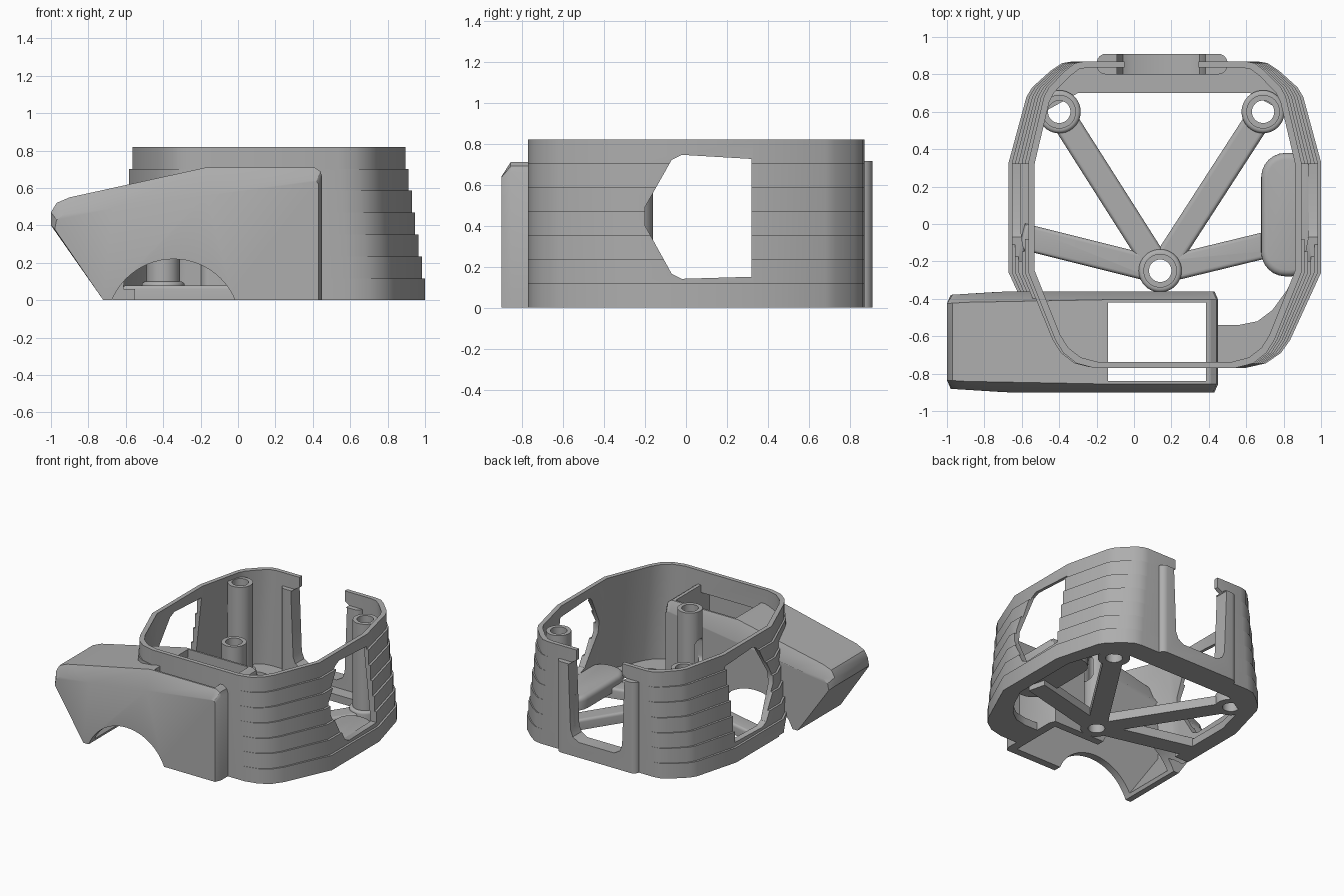
import bpy, bmesh, math
from mathutils import Vector

if "Cube" in bpy.data.objects:
    bpy.data.objects.remove(bpy.data.objects["Cube"])

grey = bpy.data.materials.new("plain_grey")
grey.use_nodes = True
grey.diffuse_color = (0.42, 0.42, 0.42, 1)
grey.node_tree.nodes["Principled BSDF"].inputs["Base Color"].default_value = (0.42, 0.42, 0.42, 1)


def make(name, bm):
    bmesh.ops.recalc_face_normals(bm, faces=bm.faces)
    mesh = bpy.data.meshes.new(name)
    bm.to_mesh(mesh)
    bm.free()
    mesh.materials.append(grey)
    obj = bpy.data.objects.new(name, mesh)
    bpy.context.scene.collection.objects.link(obj)
    return obj


def loft(name, rings, closed=False):
    """Skin equal-length rings; cap the ends, or join last to first."""
    bm = bmesh.new()
    rows = [[bm.verts.new(p) for p in ring] for ring in rings]
    n = len(rows[0])
    pairs = list(zip(rows, rows[1:])) + ([(rows[-1], rows[0])] if closed else [])
    for a, b in pairs:
        for i in range(n):
            j = (i + 1) % n
            bm.faces.new((a[i], a[j], b[j], b[i]))
    if not closed:
        bm.faces.new(rows[0])
        bm.faces.new(rows[-1])
    return make(name, bm)


def prism(name, pts, axis, lo, hi):
    place = {"x": lambda a, b, h: (h, a, b),
             "y": lambda a, b, h: (a, h, b),
             "z": lambda a, b, h: (a, b, h)}[axis]
    return loft(name, [[place(a, b, h) for a, b in pts] for h in (lo, hi)])


def circle(cx, cy, r, n=40):
    return [(cx + r * math.cos(2 * math.pi * i / n),
             cy + r * math.sin(2 * math.pi * i / n)) for i in range(n)]


def rounded(x0, x1, y0, y1, r, n=6):
    pts = []
    corners = [(x1 - r, y1 - r), (x0 + r, y1 - r), (x0 + r, y0 + r), (x1 - r, y0 + r)]
    for k, (cx, cy) in enumerate(corners):
        for i in range(n + 1):
            a = math.pi / 2 * (k + i / n)
            pts.append((cx + r * math.cos(a), cy + r * math.sin(a)))
    return pts


def rect(x0, x1, y0, y1):
    return [(x0, y0), (x1, y0), (x1, y1), (x0, y1)]


def bake(obj):
    """Apply the modifiers on an object."""
    deps = bpy.context.evaluated_depsgraph_get()
    mesh = bpy.data.meshes.new_from_object(obj.evaluated_get(deps))
    obj.modifiers.clear()
    obj.data = mesh


def cut(obj, *cutters):
    for c in cutters:
        m = obj.modifiers.new("cut", "BOOLEAN")
        m.operation, m.solver, m.object = "DIFFERENCE", "EXACT", c
        bpy.context.view_layer.update()
        bake(obj)


def soften_top(obj, width):
    bm = bmesh.new()
    bm.from_mesh(obj.data)
    top = max(v.co.z for v in bm.verts)
    edges = [e for e in bm.edges if all(v.co.z > top - 1e-4 for v in e.verts)]
    bmesh.ops.bevel(bm, geom=edges, offset=width, segments=4, profile=0.5, affect="EDGES")
    bm.to_mesh(obj.data)
    bm.free()


# Housing outline: half plan mirrored about the housing centre
MID, HALF, TOP, STEPS, DRAFT, THICK = 0.165, 0.835, 0.82, 7, 0.0175, 0.033
half = [(0.49, 0.87), (0.55, 0.86), (0.61, 0.82), (0.71, 0.73), (0.74, 0.68),
        (0.835, 0.33), (0.835, -0.26), (0.67, -0.62), (0.62, -0.69),
        (0.54, -0.745), (0.43, -0.77)]
plan = half + [(-u, y) for u, y in reversed(half)]


def ring(z, shrink, inset=0.0):
    s = (HALF - shrink - inset) / HALF
    return [(MID + u * s, 0.05 + (y - 0.05) * (0.82 - inset) / 0.82, z) for u, y in plan]


# Housing wall with stepped outside and tapered inside
rings = []
for k in range(STEPS):
    rings += [ring(TOP * k / STEPS, k * DRAFT), ring(TOP * (k + 1) / STEPS, k * DRAFT)]
rings += [ring(TOP, DRAFT * 6, THICK), ring(0, DRAFT, THICK)]
wall = loft("housing_wall", rings, closed=True)

# Base frame with its large opening
base = prism("base_frame", [(x, y) for x, y, z in ring(0, 0.004)], "z", 0, 0.06)
opening = prism("base_opening_cutter", [
    (0.62, 0.70), (0.80, 0.60), (0.89, 0.33), (0.89, -0.20), (0.82, -0.35),
    (0.74, -0.46), (0.66, -0.52), (0.56, -0.54), (0.40, -0.54), (0.40, -0.70),
    (-0.20, -0.70), (-0.42, -0.55), (-0.55, -0.25), (-0.55, 0.33),
    (-0.48, 0.60), (-0.30, 0.70)], "z", -0.1, 0.2)

# Cutters for the side windows, the back slot and the duct
window = prism("window_cutter", [
    (-0.20, 0.40), (-0.20, 0.49), (-0.07, 0.72), (-0.02, 0.745), (0.32, 0.725),
    (0.32, 0.15), (-0.02, 0.14), (-0.07, 0.165)], "x", -1.5, 1.5)
slot = prism("slot_cutter", [
    (-0.05, 1), (-0.05, 0.74), (-0.10, 0.71), (-0.08, 0.20), (-0.06, 0.15), (-0.01, 0.12),
    (0.30, 0.12), (0.35, 0.15), (0.37, 0.20), (0.39, 0.71), (0.345, 0.74), (0.345, 1)],
    "y", 0.74, 1.1)
duct_space = prism("duct_space_cutter", [
    (-0.66, -0.1), (-0.66, 0.02), (-0.93, 0.41), (-0.93, 0.46), (-0.88, 0.50),
    (-0.17, 0.65), (0.385, 0.65), (0.385, -0.1)], "y", -0.84, -0.42)
fan_arc = prism("fan_arc_cutter", circle(-0.345, -0.137, 0.357, 64), "y", -1.2, -0.2)
inlet = prism("inlet_cutter", rect(-0.14, 0.385, -0.84, -0.42), "z", 0.4, 1)

# Back slot frame
frame = prism("slot_frame", rounded(-0.20, 0.50, 0.80, 0.91, 0.05), "z", 0, 0.715)
cut(frame, slot)
cut(wall, window, slot, duct_space, fan_arc)
cut(base, opening, duct_space, fan_arc)

# Air duct: side profile lofted across, with chamfered top edges
full = [(-0.72, 0), (-1, 0.40), (-1, 0.47), (-0.97, 0.52), (-0.90, 0.55),
        (-0.17, 0.71), (0.41, 0.71), (0.44, 0.69), (0.45, 0.66), (0.45, 0)]
small = [(-0.72, 0), (-0.98, 0.38), (-0.97, 0.43), (-0.93, 0.46), (-0.67, 0.49),
         (-0.17, 0.56), (0.39, 0.64), (0.42, 0.635), (0.43, 0.62), (0.43, 0)]


def duct_ring(profile, offset):
    sign = 1 if offset > 0 else -1
    return [(x, -0.63 + offset - sign * 0.02 * max(0, (-0.68 - x) / 0.32), z)
            for x, z in profile]


duct = loft("air_duct", [duct_ring(small, -0.27), duct_ring(full, -0.225),
                         duct_ring(full, 0.225), duct_ring(small, 0.27)])
cut(duct, duct_space, fan_arc, inlet)

# Screw posts with collars
hub, posts = (0.14, -0.25), [(0.14, -0.25), (-0.40, 0.60), (0.69, 0.60)]
bores = [prism("bore_cutter", circle(x, y, 0.06), "z", -0.5, 1.5) for x, y in posts]
parts = [wall, base, frame, duct]
for (x, y), bore, label in zip(posts, bores, ("hub", "back_right", "back_left")):
    post = prism(label + "_post", circle(x, y, 0.09), "z", 0, 0.78)
    collar = prism(label + "_collar", circle(x, y, 0.115), "z", 0, 0.10)
    soften_top(collar, 0.02)
    cut(post, bore)
    cut(collar, bore)
    parts += [post, collar]
    if label == "hub":
        side_hole = prism("side_hole_cutter", rounded(y - 0.05, y + 0.05, 0.36, 0.56, 0.045),
                          "x", -0.2, 0.4)
        cut(post, side_hole)

# Spokes from the hub
ends = {"back_right_spoke": posts[1], "back_left_spoke": posts[2],
        "right_spoke": (-0.60, -0.065), "left_spoke": (0.84, -0.08)}
for name, end in ends.items():
    a, b = Vector(hub), Vector(end)
    side = (b - a).normalized().orthogonal() * 0.07
    spoke = prism(name, [tuple(p) for p in (a + side, b + side, b - side, a - side)],
                  "z", 0, 0.08)
    soften_top(spoke, 0.02)
    cut(spoke, *bores)
    parts.append(spoke)

# Rounded bump beside the left window
bump = prism("side_bump", rounded(0.68, 0.97, -0.28, 0.38, 0.13), "z", 0.04, 0.14)
soften_top(bump, 0.035)
parts.append(bump)

# Remove cutters and shade
for obj in list(bpy.data.objects):
    if obj.name.split(".")[0].endswith("_cutter"):
        bpy.data.objects.remove(obj)
bpy.ops.object.select_all(action="DESELECT")
for obj in parts:
    obj.select_set(True)
bpy.context.view_layer.objects.active = wall
bpy.ops.object.shade_smooth_by_angle(angle=math.radians(32))
